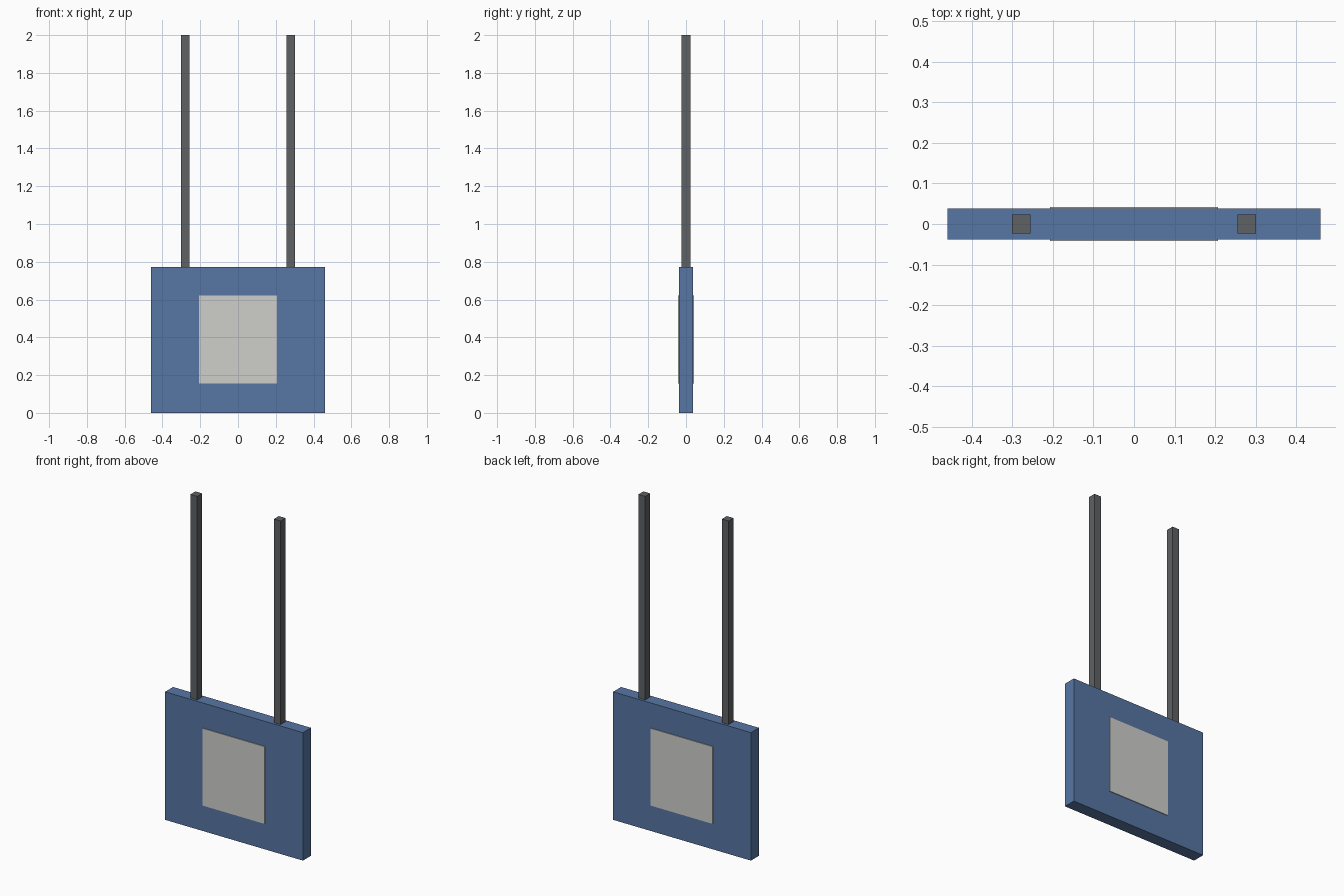
import bpy

cube = bpy.data.objects.get("Cube")
if cube:
    bpy.data.objects.remove(cube, do_unlink=True)


def make_material(name, rgb):
    mat = bpy.data.materials.new(name)
    mat.use_nodes = True
    color = (*rgb, 1.0)
    mat.diffuse_color = color
    mat.node_tree.nodes["Principled BSDF"].inputs["Base Color"].default_value = color
    return mat


def add_box(name, center, size, mat):
    bpy.ops.mesh.primitive_cube_add(size=1, location=center)
    obj = bpy.context.object
    obj.name = name
    obj.scale = size
    bpy.ops.object.transform_apply(location=False, rotation=False, scale=True)
    obj.data.materials.append(mat)
    return obj


blue = make_material("sign blue", (0.095, 0.18, 0.37))
white = make_material("panel off white", (0.62, 0.62, 0.6))
gray = make_material("rod dark gray", (0.115, 0.12, 0.125))

# Hanging board
board_height = 0.772
board_depth = 0.076
add_box("sign_board", (0, 0, board_height / 2), (0.92, board_depth, board_height), blue)

# Thin panels on both faces
plate = 0.004
for name, side in (("front_panel", -1), ("back_panel", 1)):
    y = side * (board_depth / 2 + plate / 2)
    add_box(name, (0, y, 0.388), (0.414, plate, 0.466), white)

# Pair of square hanging rods
rod_length = 2 - board_height
for name, side in (("left_rod", 1), ("right_rod", -1)):
    add_box(name, (side * 0.278, 0, board_height + rod_length / 2),
            (0.045, 0.047, rod_length), gray)
